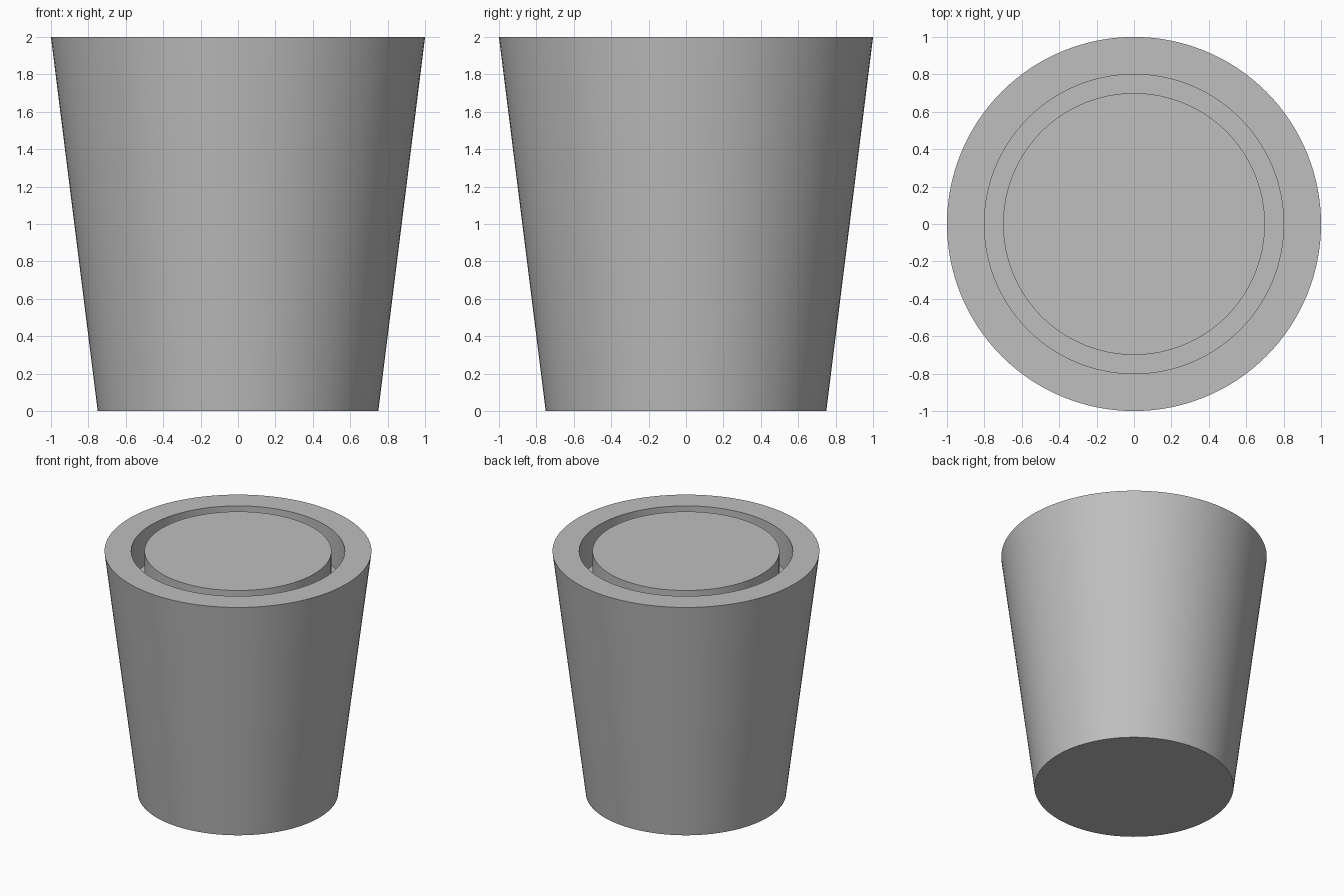
import bpy
import bmesh
import math

SIDES = 128

cube = bpy.data.objects.get("Cube")
if cube:
    bpy.data.objects.remove(cube, do_unlink=True)

# Plain grey finish
grey = bpy.data.materials.new("plain_grey")
grey.use_nodes = True
colour = (0.52, 0.52, 0.52, 1)
grey.diffuse_color = colour
grey.node_tree.nodes["Principled BSDF"].inputs["Base Color"].default_value = colour


def lathe(name, profile):
    """Turn a (radius, height) profile about z and cap both ends."""
    bm = bmesh.new()
    rings = []
    for radius, height in profile:
        ring = bmesh.ops.create_circle(bm, segments=SIDES, radius=radius)["verts"]
        for v in ring:
            v.co.z = height
        rings.append(ring)
    for low, high in zip(rings, rings[1:]):
        for i in range(SIDES):
            j = (i + 1) % SIDES
            bm.faces.new((low[i], low[j], high[j], high[i]))
    bm.faces.new(rings[0])
    bm.faces.new(rings[-1])
    bmesh.ops.recalc_face_normals(bm, faces=bm.faces)
    mesh = bpy.data.meshes.new(name)
    bm.to_mesh(mesh)
    bm.free()
    mesh.materials.append(grey)
    obj = bpy.data.objects.new(name, mesh)
    bpy.context.collection.objects.link(obj)
    bpy.ops.object.select_all(action="DESELECT")
    obj.select_set(True)
    bpy.context.view_layer.objects.active = obj
    bpy.ops.object.shade_smooth_by_angle(angle=math.radians(30))
    return obj


# Tapered body: outer wall, flat rim, ring groove and flush central core
lathe("tapered_body", [(0.75, 0), (1, 2), (0.8, 2), (0.8, 1.7), (0.7, 1.7), (0.7, 2)])
